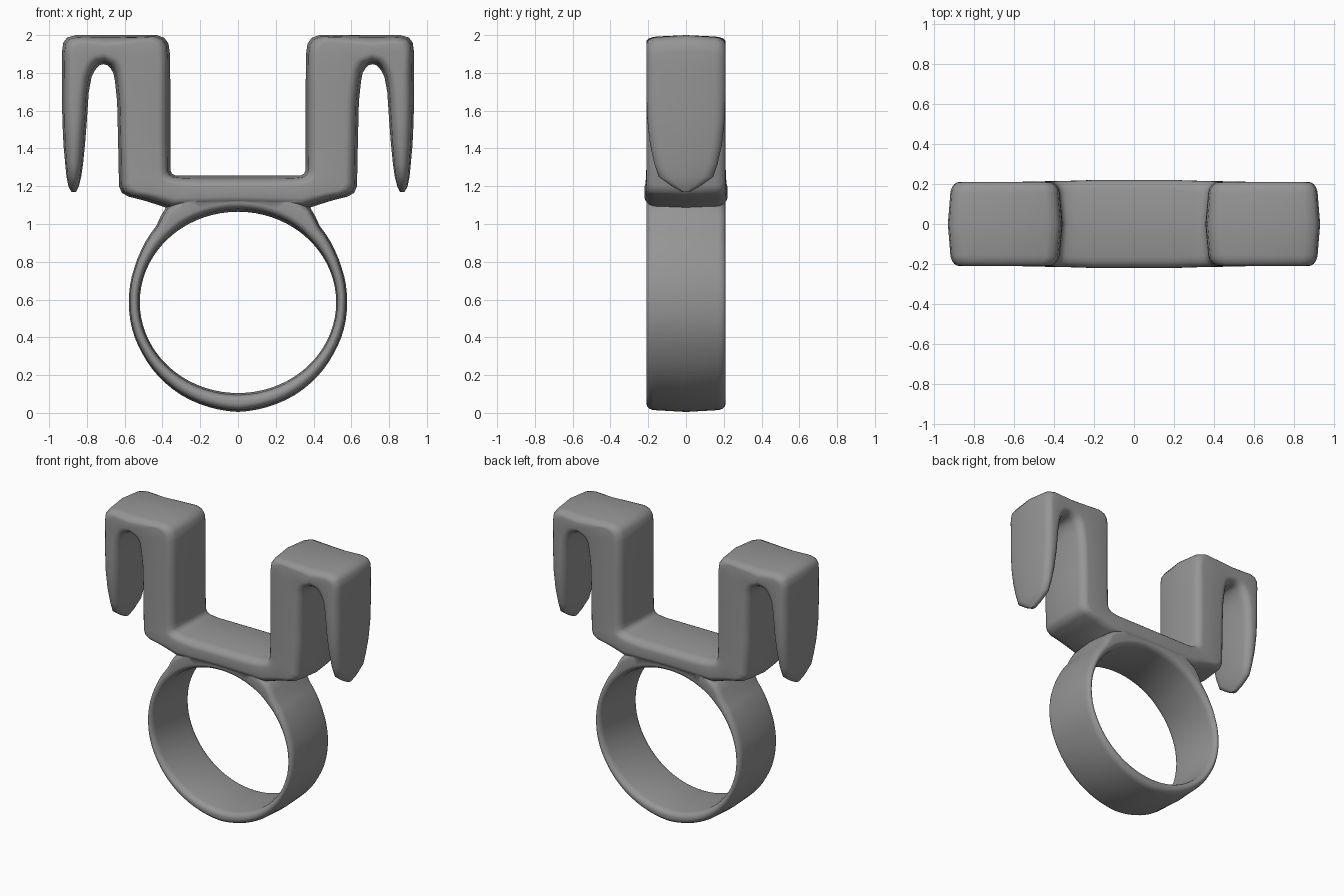
import bpy, bmesh, math
from mathutils import Vector

if "Cube" in bpy.data.objects:
    bpy.data.objects.remove(bpy.data.objects["Cube"])

metal = bpy.data.materials.new("plain grey")
metal.diffuse_color = (0.3, 0.3, 0.3, 1)
metal.use_nodes = True
metal.node_tree.nodes["Principled BSDF"].inputs["Base Color"].default_value = metal.diffuse_color


def section(p, q, w, r):
    """Rounded, slightly crowned cross-section between two points of the front view."""
    p, q = Vector(p), Vector(q)
    t = (p - q).length
    mid, n = (p + q) / 2, (p - q).normalized()
    rt, ry = min(r, 0.47 * t), min(r, 0.47 * w)
    crown = min(0.02, 0.12 * t)
    loop = []
    for sy, su, start in ((1, 1, 0), (-1, 1, 90), (-1, -1, 180), (1, -1, 270)):
        for k in range(6):
            a = math.radians(start + 90 * k / 5)
            loop.append((sy * (w - ry) + ry * math.cos(a),
                         su * (t / 2 - rt) + rt * math.sin(a)))
        if start in (0, 180):                      # ridge point at y = 0
            loop.append((0, su * t / 2))
    pts = []
    for y, u in loop:
        u *= 1 - crown * abs(y) / w / (t / 2)
        pts.append((mid.x + n.x * u, y, mid.y + n.y * u))
    return pts


def loft(name, sections, closed):
    bm = bmesh.new()
    rings = [[bm.verts.new(c) for c in s] for s in sections]
    n = len(rings[0])
    for i in range(len(rings) - (0 if closed else 1)):
        a, b = rings[i], rings[(i + 1) % len(rings)]
        for j in range(n):
            k = (j + 1) % n
            bm.faces.new((a[j], a[k], b[k], b[j]))
    if not closed:
        bm.faces.new(rings[0])
        bm.faces.new(rings[-1])
    bmesh.ops.recalc_face_normals(bm, faces=bm.faces)
    me = bpy.data.meshes.new(name)
    bm.to_mesh(me)
    bm.free()
    me.materials.append(metal)
    ob = bpy.data.objects.new(name, me)
    bpy.context.collection.objects.link(ob)
    return ob


# Hooked bracket: outer point, inner point, half depth; tongue tip to bridge middle
half = [
    (.882, 1.17, .858, 1.17, .02), (.898, 1.2, .843, 1.2, .075),
    (.908, 1.25, .83, 1.25, .145), (.915, 1.32, .82, 1.32, .168),
    (.924, 1.42, .81, 1.42, .19), (.93, 1.55, .80, 1.55, .205),
    (.932, 1.7, .79, 1.7, .21), (.932, 1.82, .775, 1.78, .21),
    (.932, 1.91, .76, 1.81, .21), (.925, 1.96, .745, 1.83, .21),
    (.905, 1.987, .73, 1.842, .21), (.86, 2, .72, 1.845, .21),
    (.7, 2, .71, 1.846, .21), (.43, 2, .69, 1.84, .21),
    (.39, 1.985, .675, 1.825, .21), (.368, 1.955, .66, 1.80, .21),
    (.36, 1.9, .652, 1.76, .21), (.358, 1.7, .64, 1.65, .21),
    (.358, 1.45, .635, 1.45, .21), (.358, 1.32, .63, 1.2, .21),
    (.358, 1.285, .615, 1.165, .212), (.35, 1.267, .58, 1.145, .213),
    (.333, 1.258, .5, 1.125, .214), (.3, 1.256, .42, 1.1, .215),
    (.27, 1.256, .36, 1.08, .216), (.2, 1.256, .22, 1.08, .22),
]
stations = half + [(0, 1.256, 0, 1.085, .22)] + [(-a, b, -c, d, w) for a, b, c, d, w in half[::-1]]
bracket = loft("hooked_bracket_ring", [section((a, b), (c, d), w, 0.055)
                                       for a, b, c, d, w in stations], False)

# Finger band: oval hole with thickness varying by angle
thick = [(-90, .1), (-60, .085), (-30, .064), (0, .057), (20, .063), (30, .072),
         (45, .092), (55, .14), (65, .15), (90, .15)]


def thickness(deg):
    for (a, ta), (b, tb) in zip(thick, thick[1:]):
        if deg <= b:
            return ta + (tb - ta) * (deg - a) / (b - a)
    return thick[-1][1]


band = []
for i in range(72):
    a = math.radians(5 * i)
    s, c = math.sin(a), math.cos(a)
    t = thickness(math.degrees(math.asin(max(-1, min(1, s)))))
    band.append(section((c * (.52 + t), .585 + s * (.48 + t)),
                        (c * .52, .585 + s * .48), .209, 0.04))
ring = loft("finger_band", band, True)

# Merge both into one solid
mod = bracket.modifiers.new("join", 'BOOLEAN')
mod.operation = 'UNION'
mod.solver = 'EXACT'
mod.object = ring
bpy.context.view_layer.objects.active = bracket
bracket.select_set(True)
ring.select_set(False)
bpy.ops.object.modifier_apply(modifier=mod.name)
bpy.data.objects.remove(ring)
bpy.ops.object.shade_smooth_by_angle(angle=math.radians(50))
